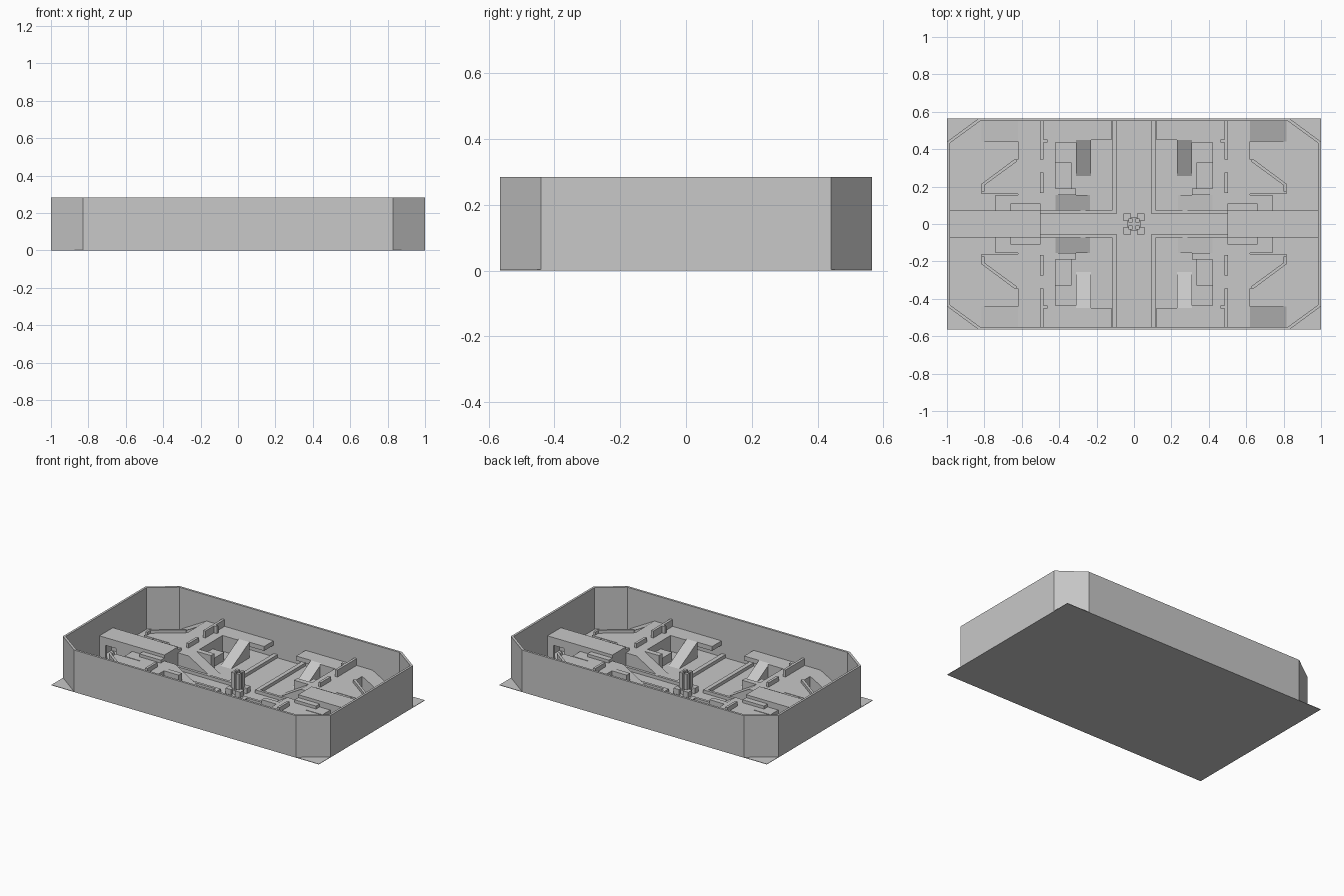
import bpy
import bmesh
from mathutils import Vector

cube = bpy.data.objects.get("Cube")
if cube:
    bpy.data.objects.remove(cube, do_unlink=True)

grey = bpy.data.materials.new("plain grey")
grey.use_nodes = True
colour = (0.58, 0.58, 0.58, 1)
grey.diffuse_color = colour
grey.node_tree.nodes["Principled BSDF"].inputs["Base Color"].default_value = colour

DECK = 0.11      # raised deck height
BRIDGE = 0.15    # end bridge height


def finish(name, bm):
    bmesh.ops.recalc_face_normals(bm, faces=bm.faces)
    mesh = bpy.data.meshes.new(name)
    bm.to_mesh(mesh)
    bm.free()
    mesh.materials.append(grey)
    obj = bpy.data.objects.new(name, mesh)
    bpy.context.collection.objects.link(obj)
    return obj


def extrude(name, points, lift):
    """Solid from one outline swept along a vector."""
    bm = bmesh.new()
    face = bm.faces.new([bm.verts.new(p) for p in points])
    result = bmesh.ops.extrude_face_region(bm, geom=[face], use_keep_orig=True)
    moved = [g for g in result["geom"] if isinstance(g, bmesh.types.BMVert)]
    bmesh.ops.translate(bm, verts=moved, vec=Vector(lift))
    return finish(name, bm)


def slab(name, outline, z0, z1, sx=1, sy=1):
    return extrude(name, [(x * sx, y * sy, z0) for x, y in outline], (0, 0, z1 - z0))


def box(name, x0, x1, y0, y1, z0, z1, sx=1, sy=1):
    return slab(name, [(x0, y0), (x1, y0), (x1, y1), (x0, y1)], z0, z1, sx, sy)


def ramp_x(name, low, high, y0, y1, sx, sy):
    pts = [(low, 0), (high, 0), (high, DECK)]
    return extrude(name, [(x * sx, y0 * sy, z) for x, z in pts], (0, (y1 - y0) * sy, 0))


def ramp_y(name, low, high, x0, x1, sx, sy):
    pts = [(low, 0), (high, 0), (high, DECK)]
    return extrude(name, [(x0 * sx, y * sy, z) for y, z in pts], ((x1 - x0) * sx, 0, 0))


def octagon(x, y, cx, cy):
    quarter = [(x, cy), (cx, y)]
    return (quarter + [(-a, b) for a, b in reversed(quarter)]
            + [(-a, -b) for a, b in quarter] + [(a, -b) for a, b in reversed(quarter)])


# Ground plate
box("ground_plate", -1, 1, -0.565, 0.565, 0, 0.003)

# Perimeter wall with cut corners
outer = octagon(1, 0.565, 0.83, 0.44)
inner = octagon(0.985, 0.55, 0.823, 0.432)
bm = bmesh.new()
rings = [[bm.verts.new((x, y, z)) for x, y in loop]
         for loop, z in ((outer, 0), (outer, 0.284), (inner, 0.284), (inner, 0))]
for a, b in zip(rings, rings[1:] + rings[:1]):
    for i in range(len(a)):
        j = (i + 1) % len(a)
        bm.faces.new([a[i], a[j], b[j], b[i]])
finish("perimeter_wall", bm)

# Centre monument: base, corner pads and four posts
box("monument_base", -0.035, 0.035, -0.035, 0.035, 0, 0.03)
for sx in (-1, 1):
    for sy in (-1, 1):
        box("monument_pad", 0.015, 0.055, 0.015, 0.055, 0, 0.04, sx, sy)
        box("monument_post", 0.007, 0.03, 0.007, 0.03, 0.03, 0.145, sx, sy)

# Hollow bridge at each end
for sx in (-1, 1):
    box("bridge_deck", 0.5, 0.987, -0.072, 0.072, DECK, BRIDGE, sx)
    box("bridge_end", 0.5, 0.52, -0.072, 0.072, 0, DECK, sx)

deck = [(0.74, 0.072), (0.42, 0.072), (0.42, 0.155), (0.31, 0.155), (0.31, 0.19),
        (0.42, 0.19), (0.42, 0.435), (0.31, 0.435), (0.31, 0.552), (0.62, 0.552),
        (0.62, 0.155), (0.74, 0.155)]
balcony = [(0.62, 0.16), (0.815, 0.16), (0.815, 0.215), (0.64, 0.345), (0.62, 0.345)]
balcony_rail = [(0.8, 0.175), (0.815, 0.175), (0.815, 0.215), (0.64, 0.345),
                (0.625, 0.345), (0.625, 0.335), (0.8, 0.207)]

# Four matching quarters
for sx in (-1, 1):
    for sy in (-1, 1):
        q = (sx, sy)
        # Bridge side walls with a doorway
        box("bridge_wall_inner", 0.5, 0.86, 0.055, 0.072, 0, DECK, *q)
        box("bridge_wall_outer", 0.94, 0.987, 0.055, 0.072, 0, DECK, *q)
        box("door_lintel", 0.86, 0.94, 0.055, 0.072, 0.098, DECK, *q)
        # Raised decks
        slab("main_deck", deck, 0, DECK, *q)
        slab("balcony", balcony, 0, DECK, *q)
        slab("balcony_rail", balcony_rail, DECK, DECK + 0.02, *q)
        box("catwalk", 0.12, 0.31, 0.45, 0.552, DECK - 0.03, DECK, *q)
        # Ramps
        ramp_x("outer_ramp", 0.82, 0.62, 0.44, 0.552, *q)
        ramp_x("inner_ramp", 0.23, 0.42, 0.072, 0.155, *q)
        ramp_y("catwalk_ramp", 0.25, 0.45, 0.23, 0.31, *q)
        # Cover walls on the deck
        box("long_cover_wall", 0.485, 0.502, 0.345, 0.55, DECK, 0.157, *q)
        box("cover_wall_stub", 0.463, 0.485, 0.437, 0.452, DECK, 0.157, *q)
        box("short_cover_wall", 0.485, 0.502, 0.165, 0.275, DECK, 0.14, *q)
        box("low_cover", 0.5, 0.66, 0.072, 0.11, DECK, 0.13, *q)
        # Low block in the recess
        box("recess_block", 0.335, 0.42, 0.19, 0.33, 0, 0.06, *q)
        # Lane kerbs
        box("cross_kerb", 0.09, 0.5, 0.055, 0.072, 0, 0.025, *q)
        box("lane_kerb", 0.09, 0.118, 0.072, 0.55, 0, 0.025, *q)
